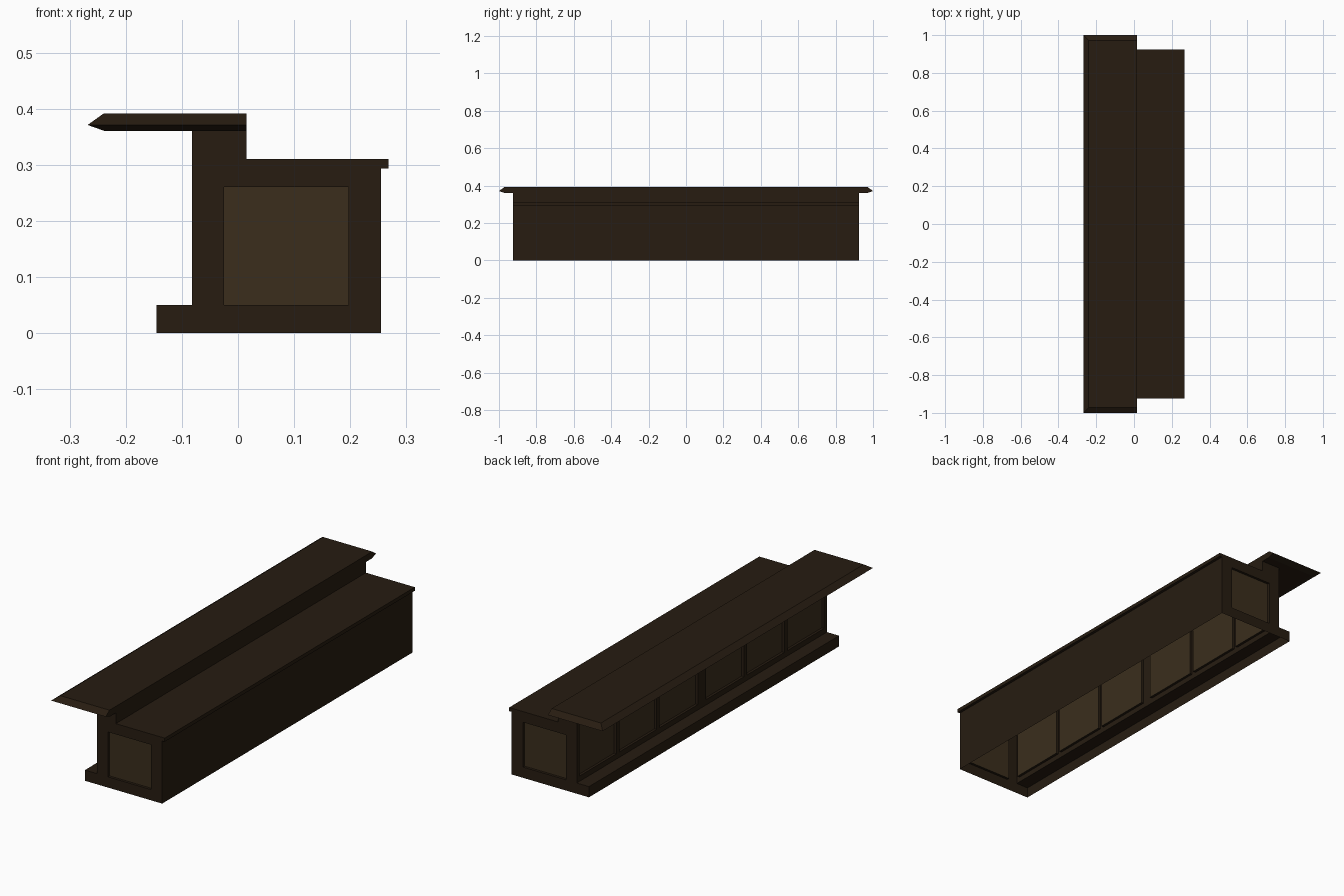
import bpy, bmesh
from mathutils import Vector

if "Cube" in bpy.data.objects:
    bpy.data.objects.remove(bpy.data.objects["Cube"])


def material(name, rgb):
    m = bpy.data.materials.new(name)
    m.diffuse_color = (*rgb, 1)
    m.use_nodes = True
    m.node_tree.nodes["Principled BSDF"].inputs["Base Color"].default_value = m.diffuse_color
    return m


WOOD = material("dark_wood", (0.02, 0.0115, 0.0055))
PANEL = material("panel_wood", (0.043, 0.027, 0.012))


def finish(bm, name):
    me = bpy.data.meshes.new(name)
    bm.to_mesh(me)
    bm.free()
    me.materials.append(WOOD)
    me.materials.append(PANEL)
    ob = bpy.data.objects.new(name, me)
    bpy.context.collection.objects.link(ob)
    return ob


def quad(bm, pts, out, mat=0):
    """Add a face whose normal points along out."""
    f = bm.faces.new([bm.verts.new(p) for p in pts])
    f.normal_update()
    if f.normal.dot(out) < 0:
        f.normal_flip()
    f.material_index = mat


def panelled_wall(bm, us, vs, panels, place, out, depth=0.012):
    """Grid wall on cuts us, vs; the middle-row cells in panels are recessed."""
    inward = -out * depth
    for i in range(len(us) - 1):
        for j in range(len(vs) - 1):
            c = [place(u, v) for u, v in ((us[i], vs[j]), (us[i + 1], vs[j]),
                                          (us[i + 1], vs[j + 1]), (us[i], vs[j + 1]))]
            if j == 1 and i in panels:
                back = [p + inward for p in c]
                quad(bm, back, out, 1)
                mid = sum(c, Vector()) / 4
                for k in range(4):
                    n = (k + 1) % 4
                    quad(bm, (c[k], c[n], back[n], back[k]), mid - (c[k] + c[n]) / 2)
            else:
                quad(bm, c, out)


HALF = 0.925                                  # half length of the body
LEDGE, FACE, STEP, REAR = -0.145, -0.082, 0.015, 0.255
LOW, HIGH = 0.308, 0.36

# Body: hollow shell, open underneath
bm = bmesh.new()


def strip(a, b, out):
    quad(bm, [(a[0], -HALF, a[1]), (b[0], -HALF, b[1]),
              (b[0], HALF, b[1]), (a[0], HALF, a[1])], Vector(out))


strip((LEDGE, 0), (LEDGE, 0.05), (-1, 0, 0))
strip((LEDGE, 0.05), (FACE, 0.05), (0, 0, 1))
strip((STEP, LOW), (STEP, HIGH), (1, 0, 0))
strip((REAR, 0), (REAR, LOW), (1, 0, 0))

# Long customer side with six recessed panels
half = [0.03, 0.312, 0.334, 0.61, 0.632, 0.905, HALF]
cuts = [-y for y in reversed(half)] + half
panelled_wall(bm, cuts, [0.05, 0.075, 0.325, HIGH], {1, 3, 5, 7, 9, 11},
              lambda u, v: Vector((FACE, u, v)), Vector((-1, 0, 0)))

# Both ends with one recessed panel each
for s in (-1, 1):
    out = Vector((0, s, 0))
    panelled_wall(bm, [FACE, -0.025, 0.197, REAR], [0, 0.05, 0.26, LOW], {1},
                  lambda u, v: Vector((u, s * HALF, v)), out)
    for x0, x1, z0, z1 in ((LEDGE, FACE, 0, 0.05), (FACE, STEP, LOW, HIGH)):
        quad(bm, [(x0, s * HALF, z0), (x1, s * HALF, z0),
                  (x1, s * HALF, z1), (x0, s * HALF, z1)], out)
bmesh.ops.remove_doubles(bm, verts=bm.verts, dist=0.0001)
finish(bm, "counter_body")


def layered(name, rings):
    """Solid from stacked rectangles (x0, x1, half_y, z)."""
    bm = bmesh.new()
    loops = [[bm.verts.new(p) for p in ((x0, -y, z), (x1, -y, z), (x1, y, z), (x0, y, z))]
             for x0, x1, y, z in rings]
    bm.faces.new(loops[0][::-1])
    bm.faces.new(loops[-1])
    for a, b in zip(loops, loops[1:]):
        for k in range(4):
            n = (k + 1) % 4
            bm.faces.new((a[k], a[n], b[n], b[k]))
    bmesh.ops.recalc_face_normals(bm, faces=bm.faces)
    finish(bm, name)


# Lower worktop and the raised top with its pointed edge
layered("worktop", [(STEP, 0.268, HALF, 0.293), (STEP, 0.268, HALF, 0.31)])
layered("raised_top", [(-0.237, STEP, 0.968, 0.36), (-0.268, STEP, 1.0, 0.371),
                       (-0.24, STEP, 0.972, 0.391)])
